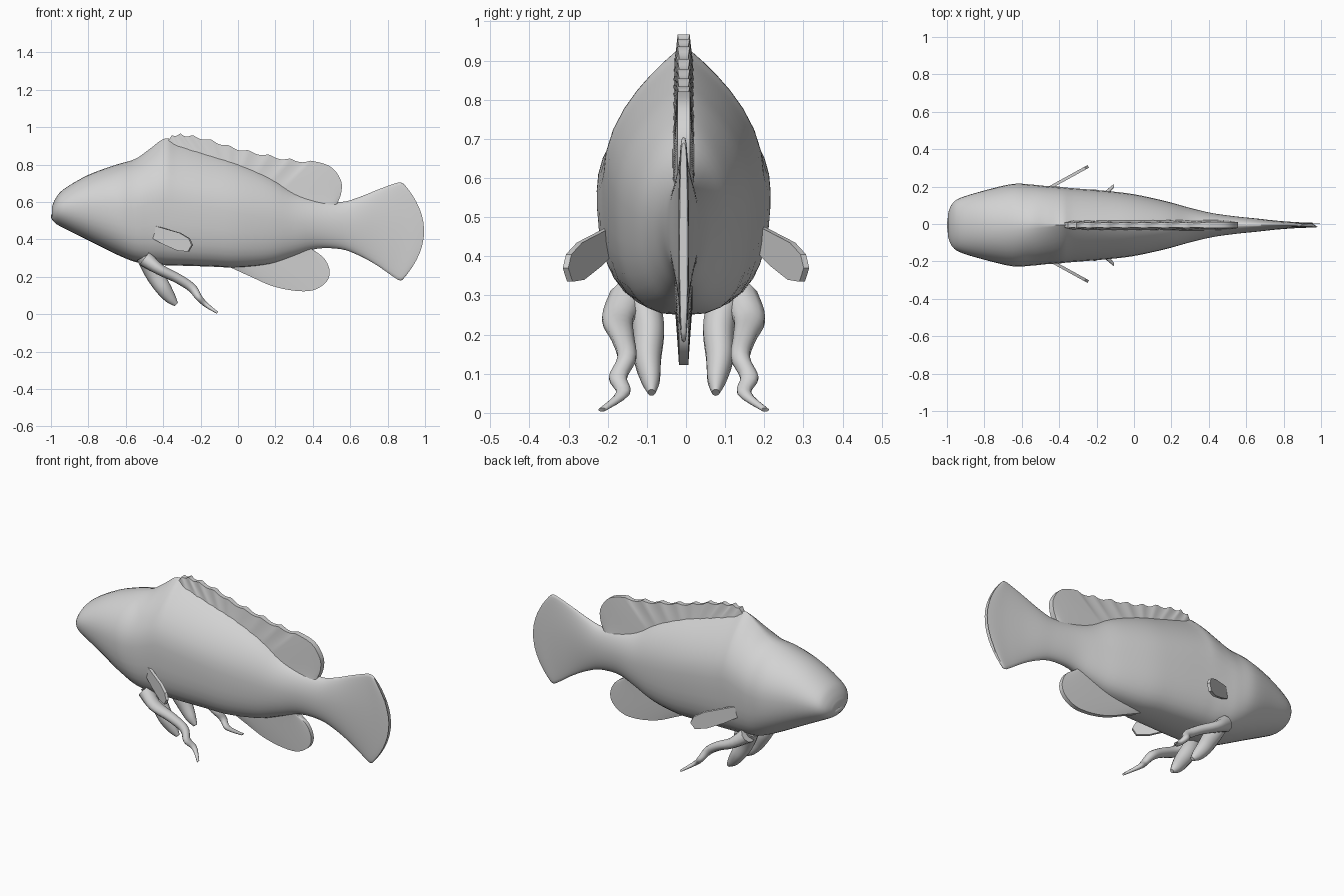
import bpy, bmesh, math
from mathutils import Vector

if "Cube" in bpy.data.objects:
    bpy.data.objects.remove(bpy.data.objects["Cube"])

CY = -0.006  # middle plane of the fish
mat = bpy.data.materials.new("plain grey")
mat.diffuse_color = (0.65, 0.65, 0.65, 1)
mat.use_nodes = True
mat.node_tree.nodes["Principled BSDF"].inputs["Base Color"].default_value = mat.diffuse_color


def finish(name, bm, angle=50):
    bmesh.ops.remove_doubles(bm, verts=bm.verts, dist=0.0003)
    bmesh.ops.recalc_face_normals(bm, faces=bm.faces)
    me = bpy.data.meshes.new(name)
    bm.to_mesh(me)
    bm.free()
    ob = bpy.data.objects.new(name, me)
    bpy.context.collection.objects.link(ob)
    me.materials.append(mat)
    bpy.ops.object.select_all(action='DESELECT')
    ob.select_set(True)
    bpy.context.view_layer.objects.active = ob
    bpy.ops.object.shade_smooth_by_angle(angle=math.radians(angle))
    return ob


def spline(pts, n):
    """Smooth samples through control points of any dimension."""
    out, last = [], len(pts) - 1
    for i in range(n + 1):
        f = i / n * last
        k = min(int(f), last - 1)
        t = f - k
        a, b, c, d = (pts[max(k - 1, 0)], pts[k], pts[k + 1], pts[min(k + 2, last)])
        out.append([0.5 * (2 * q + (r - p) * t + (2 * p - 5 * q + 4 * r - s) * t * t
                           + (3 * q - p - 3 * r + s) * t ** 3)
                    for p, q, r, s in zip(a, b, c, d)])
    return out


def loft(bm, rings):
    """Skin closed rings and cap both ends."""
    rows = [[bm.verts.new(p) for p in ring] for ring in rings]
    n = len(rows[0])
    for a, b in zip(rows, rows[1:]):
        for j in range(n):
            bm.faces.new((a[j], a[(j + 1) % n], b[(j + 1) % n], b[j]))
    bm.faces.new(rows[0])
    bm.faces.new(rows[-1])


# Body and tail: x, bottom, top, half width, upper power, lower power
stations = [
    (-0.995, 0.51, 0.575, 0.06, 0.5, 2.0),
    (-0.975, 0.485, 0.62, 0.11, 0.5, 2.0),
    (-0.93, 0.46, 0.67, 0.145, 0.5, 2.1),
    (-0.80, 0.395, 0.745, 0.185, 0.5, 2.3),
    (-0.65, 0.32, 0.80, 0.22, 0.55, 2.6),
    (-0.55, 0.28, 0.83, 0.217, 0.65, 3.0),
    (-0.47, 0.268, 0.885, 0.209, 0.8, 3.2),
    (-0.39, 0.262, 0.94, 0.203, 1.0, 3.2),
    (-0.32, 0.26, 0.915, 0.197, 0.95, 3.2),
    (-0.15, 0.255, 0.86, 0.183, 0.85, 3.0),
    (0.0, 0.25, 0.81, 0.165, 0.75, 2.8),
    (0.17, 0.268, 0.735, 0.128, 0.65, 2.5),
    (0.30, 0.31, 0.655, 0.092, 0.6, 2.2),
    (0.42, 0.35, 0.615, 0.064, 0.55, 2.0),
    (0.55, 0.348, 0.60, 0.046, 0.55, 2.0),
    (0.65, 0.315, 0.625, 0.036, 0.55, 2.0),
    (0.76, 0.265, 0.662, 0.024, 0.5, 2.2),
    (0.87, 0.21, 0.692, 0.016, 0.4, 2.5),
    (0.95, 0.18, 0.705, 0.013, 0.3, 3.0),
    (0.995, 0.20, 0.69, 0.010, 0.3, 3.0),
]
rings = []
for x, zb, zt, w, up, low in spline(stations, 76):
    mid, half = zb + 0.52 * (zt - zb), (zt - zb) / 2
    bend = 0.10 * max(0, (x - 0.55) / 0.44) ** 2  # rounds the tail edge
    ring = []
    for j in range(36):
        a = 2 * math.pi * j / 36
        c, s = math.cos(a), math.sin(a)
        sign = 1 if s >= 0 else -1
        if c >= 0:
            z = mid + (zt - mid) * c
            y = w * max(0, 1 - c * c) ** up
        else:
            z = mid + (mid - zb) * c
            y = w * max(0, 1 - abs(c) ** low) ** (1 / low)
        if abs(s) < 1e-6:
            y = 0
        ring.append((x - bend * ((z - (zt + zb) / 2) / half) ** 2, CY + sign * y, z))
    rings.append(ring)
bm = bmesh.new()
loft(bm, rings)
finish("body_and_tail", bm)

# Lower lip
bm = bmesh.new()
bmesh.ops.create_uvsphere(bm, u_segments=20, v_segments=12, radius=1)
for v in bm.verts:
    v.co = (-0.945 + v.co.x * 0.055, CY + v.co.y * 0.105, 0.522 + v.co.z * 0.036)
finish("lower_lip", bm)


def fin(name, base, edge, thick, tip, n, ribs=0):
    """Upright fin, thick at the base and thin at the free edge."""
    rings = []
    for i, (b, e) in enumerate(zip(spline(base, n), spline(edge, n))):
        f = i / n
        wave = abs(math.sin(math.pi * ribs * f / 0.62)) if ribs and f < 0.62 else 0
        e = (e[0], e[1] - 0.014 * wave)
        side = []
        for k in range(6):
            t = k / 5
            h = (thick + (tip - thick) * t) * (1 - 0.25 * wave * t)
            side.append((b[0] + (e[0] - b[0]) * t, h, b[1] + (e[1] - b[1]) * t))
        rings.append([(x, CY + h, z) for x, h, z in side]
                     + [(x, CY - h, z) for x, h, z in reversed(side)])
    bm = bmesh.new()
    loft(bm, rings)
    finish(name, bm)


fin("dorsal_fin",
    [(-0.36, 0.87), (-0.15, 0.81), (0.0, 0.76), (0.2, 0.66), (0.35, 0.58), (0.5, 0.56)],
    [(-0.39, 0.925), (-0.34, 0.965), (-0.27, 0.963), (-0.15, 0.938), (-0.02, 0.897),
     (0.12, 0.865), (0.27, 0.835), (0.41, 0.817), (0.5, 0.785), (0.55, 0.715),
     (0.552, 0.65), (0.53, 0.59)],
    0.03, 0.016, 100, ribs=9)
fin("anal_fin",
    [(-0.03, 0.27), (0.1, 0.29), (0.25, 0.33), (0.38, 0.37)],
    [(-0.04, 0.25), (0.07, 0.2), (0.18, 0.152), (0.3, 0.126), (0.4, 0.128),
     (0.47, 0.17), (0.49, 0.23), (0.46, 0.3), (0.39, 0.35)],
    0.024, 0.012, 40)


def prong(name, pts, s):
    """Tapered strand; points are x, z, y, radius in profile, radius sideways."""
    path = spline(pts, 24)
    rings = []
    for i, (x, z, y, r, ry) in enumerate(path):
        a, b = path[max(i - 1, 0)], path[min(i + 1, 24)]
        d = Vector((b[0] - a[0], b[1] - a[1])).normalized()
        rings.append([(x - d.y * r * math.cos(t), CY + s * (y + ry * math.sin(t)),
                       z + d.x * r * math.cos(t))
                      for t in (math.tau * j / 10 for j in range(10))])
    bm = bmesh.new()
    loft(bm, rings)
    finish(name, bm)


for side, s in (("left", -1), ("right", 1)):
    # Pelvic fins: a broad inner lobe and a thin trailing strand
    prong(side + "_pelvic_lobe",
          [(-0.50, 0.31, 0.11, 0.045, 0.045), (-0.45, 0.22, 0.09, 0.048, 0.042),
           (-0.40, 0.14, 0.092, 0.042, 0.036), (-0.36, 0.085, 0.085, 0.03, 0.025),
           (-0.33, 0.052, 0.082, 0.012, 0.01)], s)
    prong(side + "_pelvic_strand",
          [(-0.50, 0.30, 0.14, 0.045, 0.05), (-0.42, 0.24, 0.168, 0.03, 0.042),
           (-0.32, 0.19, 0.155, 0.026, 0.03), (-0.245, 0.14, 0.145, 0.024, 0.025),
           (-0.21, 0.09, 0.168, 0.018, 0.024), (-0.17, 0.05, 0.155, 0.013, 0.018),
           (-0.11, 0.008, 0.208, 0.006, 0.01)], s)
    # Pectoral fin: thin flat paddle
    bm = bmesh.new()
    outline = [(-0.45, 0.475), (-0.48, 0.42), (-0.40, 0.375), (-0.32, 0.34),
               (-0.265, 0.335), (-0.245, 0.37), (-0.26, 0.405), (-0.31, 0.435)]
    loops = [[bm.verts.new((x - o * 0.48, s * (0.195 + (x + 0.45) * 0.55 + o * 0.88), z))
              for x, z in outline] for o in (-0.008, 0.008)]
    for lp in loops:
        bm.faces.new(lp)
    for j in range(8):
        k = (j + 1) % 8
        bm.faces.new((loops[0][j], loops[0][k], loops[1][k], loops[1][j]))
    finish(side + "_pectoral_fin", bm, 30)
